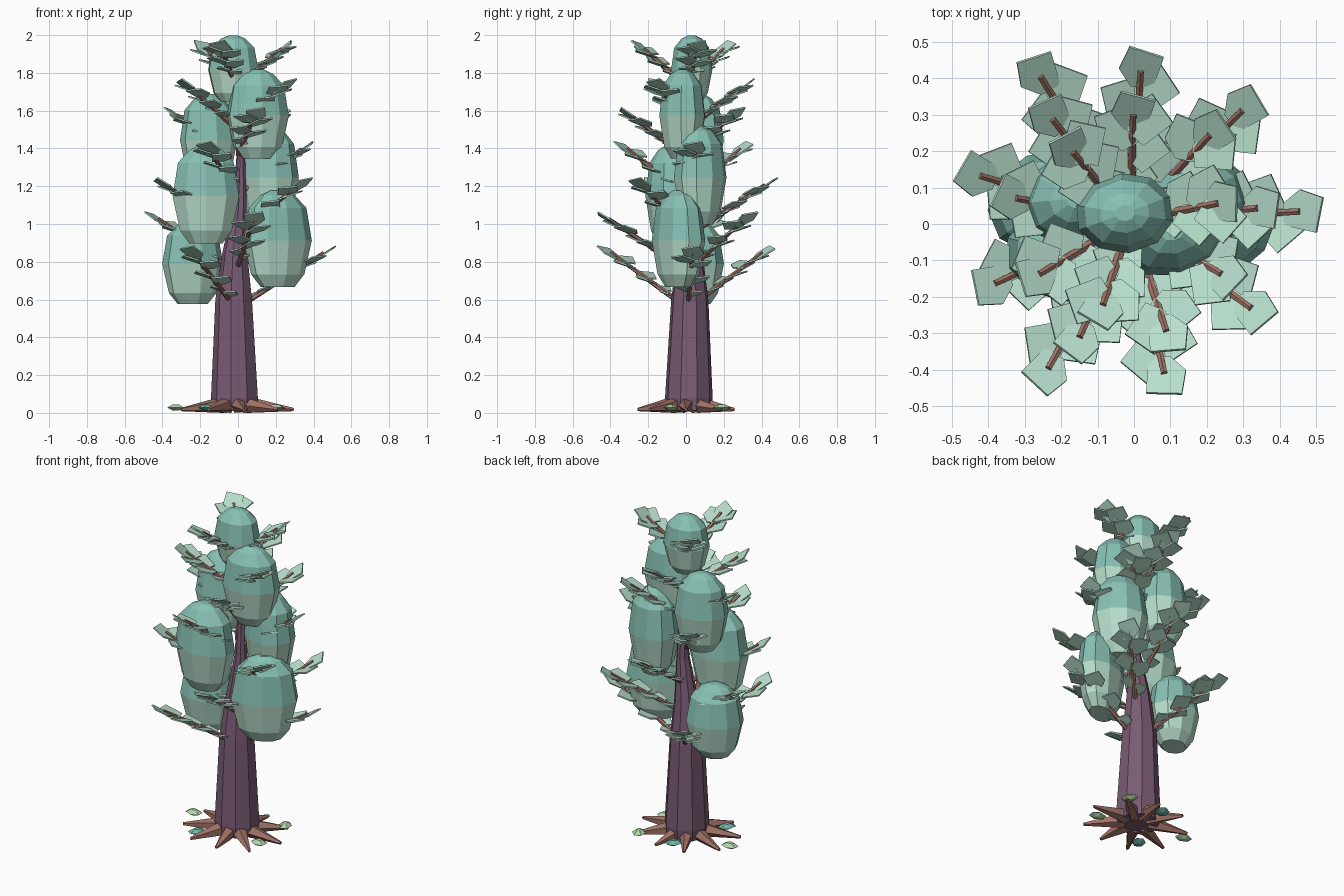
import bpy, bmesh, math
from mathutils import Vector, Matrix

if "Cube" in bpy.data.objects:
    bpy.data.objects.remove(bpy.data.objects["Cube"], do_unlink=True)


def material(name, srgb):
    linear = [((c / 255 + 0.055) / 1.055) ** 2.4 for c in srgb] + [1.0]
    mat = bpy.data.materials.new(name)
    mat.use_nodes = True
    mat.diffuse_color = linear
    mat.node_tree.nodes["Principled BSDF"].inputs["Base Color"].default_value = linear
    return mat


BARK = material("purple bark", (122, 92, 116))
WOOD = material("brown wood", (160, 114, 102))
TEAL = material("teal foliage", (136, 193, 180))
PALE = material("pale foliage", (184, 223, 204))
SEA = material("fallen teal", (110, 180, 165))
LIME = material("fallen green", (178, 212, 165))


def finish(name, bm, mats):
    bmesh.ops.recalc_face_normals(bm, faces=bm.faces)
    mesh = bpy.data.meshes.new(name)
    bm.to_mesh(mesh)
    bm.free()
    for mat in mats:
        mesh.materials.append(mat)
    obj = bpy.data.objects.new(name, mesh)
    bpy.context.collection.objects.link(obj)
    return obj


def loft(bm, rings):
    """Skin a list of equal-length point rings and cap both ends."""
    loops = [[bm.verts.new(p) for p in ring] for ring in rings]
    n = len(loops[0])
    for low, high in zip(loops, loops[1:]):
        for i in range(n):
            j = (i + 1) % n
            bm.faces.new((low[i], low[j], high[j], high[i]))
    bm.faces.new(loops[0][::-1])
    bm.faces.new(loops[-1])


def oval(centre, rx, ry, sides, turn=0.0):
    points = []
    for i in range(sides):
        a = 2 * math.pi * (i + 0.5) / sides
        p = Vector((rx * math.cos(a), ry * math.sin(a), 0))
        points.append(Matrix.Rotation(turn, 3, 'Z') @ p + Vector(centre))
    return points


def rod(bm, start, end, r0, r1, sides):
    """Tapered stick between two points."""
    start, end = Vector(start), Vector(end)
    turn = (end - start).to_track_quat('Z', 'Y')
    loft(bm, [[c + turn @ p for p in oval((0, 0, 0), r, r, sides)]
              for c, r in ((start, r0), (end, r1))])


def leaf(bm, centre, along, size=1.0):
    """Thin blunt five-sided plate, level across its width."""
    along = along.normalized()
    side = Vector((0, 0, 1)).cross(along).normalized()
    normal = along.cross(side)
    outline = ((-.065, -.035), (-.06, .025), (-.005, .06), (.068, .035), (.04, -.06))
    flat = [centre + size * (along * u + side * v) for u, v in outline]
    loft(bm, [[p + normal * h for p in flat] for h in (-.004, .004)])


# Trunk: tapering, slightly crooked
TRUNK = ((-.015, .015, .015, .12), (-.015, .015, .08, .128), (-.02, .02, .6, .1),
         (-.015, .02, .85, .068), (.01, .015, 1.1, .038), (.015, .015, 1.35, .024),
         (-.015, .015, 1.997, .008))
bm = bmesh.new()
loft(bm, [oval((x, y, z), r, r, 9) for x, y, z, r in TRUNK])
finish("trunk", bm, [BARK])

# Roots: star of tapered spikes
bm = bmesh.new()
for i in range(9):
    a = 2 * math.pi * i / 9
    reach = .25 + .06 * abs(math.cos(a))
    d = Vector((math.cos(a), math.sin(a), 0))
    base = Vector((-.015, 0, 0))
    rod(bm, base + d * .07 + Vector((0, 0, .045)), base + d * reach + Vector((0, 0, .02)),
        .045, .009, 5)
finish("roots", bm, [WOOD])

# Foliage clumps: x, y, bottom, top, half width, half depth, turn
CLUMPS = {
    "clump_low_right": (-.24, .06, .58, 1.02, .165, .138, .4),
    "clump_low_left": (.21, -.04, .67, 1.18, .195, .122, .5),
    "clump_mid_right": (-.17, -.08, .9, 1.42, .185, .135, 0),
    "clump_mid_left": (.165, .075, 1.0, 1.52, .16, .138, -.4),
    "clump_high_right": (-.155, .07, 1.22, 1.69, .155, .13, .35),
    "clump_high_left": (.105, -.02, 1.35, 1.82, .168, .124, .2),
    "clump_top": (-.025, .03, 1.65, 2.0, .137, .11, .1),
}
PROFILE = ((0, .5), (.13, .78), (.48, 1), (.82, .84), (.95, .5), (1, .2))
for name, (x, y, low, high, rx, ry, turn) in CLUMPS.items():
    bm = bmesh.new()
    loft(bm, [oval((x, y, low + t * (high - low)), rx * r, ry * r, 10, turn)
              for t, r in PROFILE])
    split = low + .48 * (high - low)
    for f in bm.faces:
        f.material_index = 1 if f.calc_center_median().z < split else 0
    finish(name, bm, [TEAL, PALE])

# Branches: seven whorls of three, each with a tip leaf and pairs down the twig
TIPS = ((.85, .465), (1.03, .43), (1.21, .41), (1.4, .35), (1.58, .32), (1.73, .29), (1.93, .245))
PAIRS = ((.68, 1), (.38, .95), (.14, .65))
for level, (z, reach) in enumerate(TIPS):
    twigs, leaves = bmesh.new(), bmesh.new()
    for k in range(3):
        a = math.radians(3 + 41.5 * level + 119 * k)
        out = Vector((math.cos(a), math.sin(a), 0))
        side = Vector((-math.sin(a), math.cos(a), 0))
        tip = out * reach + Vector((-.01, .01, z))
        root = out * .04 + Vector((-.01, .01, z - .06 - .45 * reach))
        along = (tip - root).normalized()
        rod(twigs, root, tip, .015, .01, 6)
        leaf(leaves, tip + along * .01 - Vector((0, 0, .006)), along)
        for t, size in PAIRS:
            for s in (-1, 1):
                spot = root.lerp(tip, t - .05 * s)
                fan = (out + side * s * .75 + Vector((0, 0, .42))).normalized()
                leaf(leaves, spot + fan * .07 * size + Vector((0, 0, .014)), fan, size)
    finish(f"twigs_{level + 1}", twigs, [WOOD])
    finish(f"leaves_{level + 1}", leaves, [PALE])

# Fallen leaves around the base
FALLEN = ((-.33, .04, LIME), (-.17, -.16, SEA), (.19, .19, LIME), (.2, -.08, LIME), (-.05, .19, SEA))
for i, (x, y, mat) in enumerate(FALLEN):
    bm = bmesh.new()
    loft(bm, [oval((x, y, z), r, r * .75, 6, i) for z, r in ((.016, .02), (.03, .052), (.048, .018))])
    finish(f"fallen_leaf_{i + 1}", bm, [mat])

# Settle the lowest root edge onto the ground
parts = [o for o in bpy.context.collection.objects if o.type == 'MESH']
bottom = min(v.co.z for o in parts for v in o.data.vertices)
for o in parts:
    o.data.transform(Matrix.Translation((0, 0, -bottom)))
